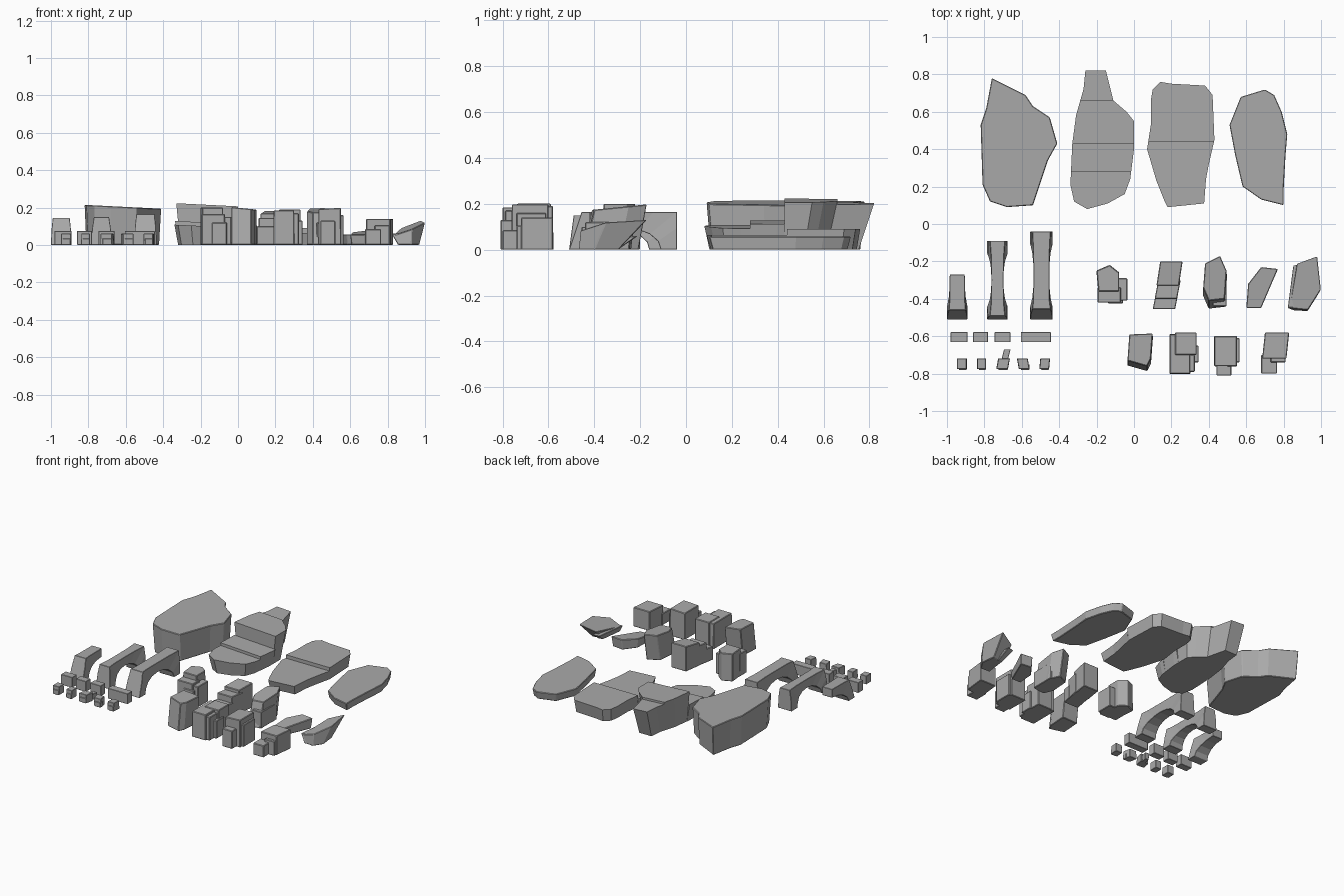
import bpy, bmesh, math
from mathutils import Vector

cube = bpy.data.objects.get("Cube")
if cube:
    bpy.data.objects.remove(cube, do_unlink=True)

stone = bpy.data.materials.new("grey stone")
stone.use_nodes = True
stone.diffuse_color = (0.4, 0.4, 0.4, 1)
stone.node_tree.nodes["Principled BSDF"].inputs["Base Color"].default_value = (0.4, 0.4, 0.4, 1)


def finish(name, bm, bevel=0.004):
    """Turn a bmesh into a flat-shaded stone object with chipped edges."""
    bmesh.ops.recalc_face_normals(bm, faces=bm.faces)
    mesh = bpy.data.meshes.new(name)
    bm.to_mesh(mesh)
    bm.free()
    mesh.materials.append(stone)
    obj = bpy.data.objects.new(name, mesh)
    bpy.context.collection.objects.link(obj)
    if bevel:
        mod = obj.modifiers.new("chipped_edges", "BEVEL")
        mod.width = bevel
        mod.segments = 1
        mod.limit_method = "ANGLE"
        mod.angle_limit = math.radians(40)
    return obj


def chunk(outline, height, tilt=(0, 0), taper=1.0, lean=(0, 0), span=None):
    """Prism under a top outline; the foot is scaled by taper and shifted by lean."""
    bm = bmesh.new()
    n = len(outline)
    cx = sum(p[0] for p in outline) / n
    cy = sum(p[1] for p in outline) / n
    top, foot = [], []
    for x, y in outline:
        dx, dy = x - cx, y - cy
        top.append(bm.verts.new((x, y, height + tilt[0] * dx + tilt[1] * dy)))
        foot.append(bm.verts.new((cx + dx * taper + lean[0], cy + dy * taper + lean[1], 0)))
    bm.faces.new(top)
    bm.faces.new(foot[::-1])
    for i in range(n):
        j = (i + 1) % n
        bm.faces.new((foot[i], foot[j], top[j], top[i]))
    # keep only the slice between two y planes
    for y, side in zip(span or (), (-1, 1)):
        geom = bm.verts[:] + bm.edges[:] + bm.faces[:]
        bmesh.ops.bisect_plane(bm, geom=geom, plane_co=(0, y, 0),
                               plane_no=(0, side, 0), clear_outer=True)
        bmesh.ops.holes_fill(bm, edges=[e for e in bm.edges if e.is_boundary])
    return bm


def rock(name, *parts, bevel=0.004):
    """Join several chunks into one rock."""
    whole = bmesh.new()
    for part in parts:
        temp = bpy.data.meshes.new("temp")
        bmesh.ops.recalc_face_normals(part, faces=part.faces)
        part.to_mesh(temp)
        part.free()
        whole.from_mesh(temp)
        bpy.data.meshes.remove(temp)
    return finish(name, whole, bevel)


def box(x0, x1, y0, y1, height, skew=0, **options):
    """Chunk from a rectangle whose back edge is skewed along x."""
    pts = [(x0, y0), (x1, y0), (x1 + skew, y1), (x0 + skew, y1)]
    return chunk(pts, height, **options)


def arch(name, x, y0, y1, height, wide, narrow, steps=8, half=False, slope=0.04):
    """Waisted arch along y, swept from paired inner and outer points."""
    bm = bmesh.new()
    reach = (y1 - y0) if half else (y1 - y0) / 2
    centre = y0 + reach
    rings = []
    for i in range(steps // 2 + 1 if half else steps + 1):
        a = math.pi * i / steps
        c, s = math.cos(a), math.sin(a)
        z_out = height * min(1, 1.5 * s)
        y_out = centre - reach * max(-1, min(1, 1.5 * c))
        if c > 0.5:
            y_out += slope * z_out / height
        y_in = centre - (reach - 0.07) * c
        z_in = height * 0.58 * s
        w = (narrow + (wide - narrow) * abs(c) ** 3) / 2
        rings.append([bm.verts.new(p) for p in (
            (x - w, y_out, z_out), (x + w, y_out, z_out),
            (x + w, y_in, z_in), (x - w, y_in, z_in))])
    for r, q in zip(rings, rings[1:]):
        for k in range(4):
            m = (k + 1) % 4
            bm.faces.new((r[k], r[m], q[m], q[k]))
    bm.faces.new(rings[0])
    bm.faces.new(rings[-1])
    return finish(name, bm, 0.002)


# Large ledges
rock("tall_ledge", chunk([
    (-.76, .78), (-.58, .69), (-.54, .63), (-.45, .57), (-.41, .43), (-.46, .34), (-.54, .1),
    (-.68, .09), (-.77, .12), (-.81, .21), (-.82, .53), (-.79, .62)],
    .205, tilt=(-.05, 0), taper=.95))

stepped = [(-.26, .82), (-.15, .82), (-.11, .66), (-.04, .6), (0, .55), (0, .4), (-.02, .24),
           (-.05, .16), (-.14, .11), (-.25, .08), (-.32, .12), (-.34, .21), (-.33, .43),
           (-.31, .58), (-.27, .72)]
for label, low, high, height in (("front", 0, .28, .1), ("middle", .28, .43, .12),
                                 ("upper", .43, .66, .215), ("back", .66, 1, .2)):
    rock("stepped_ledge_" + label, chunk(stepped, height, tilt=(-.05, 0), taper=.88,
                                         lean=(0, -.02), span=(low, high)), bevel=0)

broad = [(.1, .72), (.14, .76), (.2, .75), (.38, .74), (.42, .69), (.43, .45), (.4, .32),
         (.385, .24), (.375, .11), (.18, .09), (.16, .13), (.12, .23), (.07, .4),
         (.09, .53), (.09, .66)]
for label, low, high, height in (("front", 0, .44, .065), ("back", .44, 1, .09)):
    rock("broad_ledge_" + label, chunk(broad, height, taper=.95, span=(low, high)), bevel=0)

rock("thin_ledge", chunk([
    (.57, .68), (.7, .72), (.75, .69), (.79, .6), (.82, .48), (.81, .36), (.8, .18), (.8, .1),
    (.68, .13), (.58, .2), (.54, .37), (.51, .53)], .057, taper=.95))

# Arches
arch("half_arch", -.945, -.51, -.27, .145, .11, .08, half=True, slope=.05)
arch("narrow_arch", -.73, -.51, -.09, .15, .11, .065, slope=.02)
arch("wide_arch", -.495, -.51, -.04, .165, .12, .085, slope=.055)

# Cut bricks
for i, (x, width) in enumerate(((-.935, .09), (-.82, .08), (-.703, .085), (-.525, .16))):
    rock("brick_%d" % i, box(x - width / 2, x + width / 2, -.632, -.578, .075), bevel=.002)

# Small rubble
for i, (x, width, skew) in enumerate(((-.92, .05, 0), (-.815, .045, 0), (-.705, .06, .01),
                                      (-.587, .055, -.01), (-.48, .05, .005))):
    rock("rubble_%d" % i,
         box(x - width / 2, x + width / 2, -.775, -.72, .06, skew, taper=1.05),
         box(x - width / 3, x + width / 2, -.78, -.75, .035), bevel=.002)
rock("rubble_spike", box(-.71, -.675, -.73, -.67, .045, .015, taper=.8), bevel=.002)

# Front row of boulders
rock("leaning_block", chunk([(-.025, -.59), (.1, -.585), (.09, -.72), (.07, -.76), (-.035, -.73)],
                            .195, tilt=(-.1, 0), taper=1.02, lean=(0, -.025)))
rock("split_block",
     box(.19, .3, -.8, -.59, .185, taper=1.02), box(.22, .335, -.7, -.58, .19),
     box(.29, .345, -.74, -.65, .13), box(.28, .325, -.79, -.7, .17))
rock("broken_block",
     box(.43, .55, -.76, -.6, .195, tilt=(.05, 0), taper=1.02),
     box(.44, .52, -.81, -.66, .13), box(.53, .565, -.74, -.61, .16))
rock("low_step_block",
     box(.685, .815, -.72, -.58, .14, .015), box(.68, .765, -.8, -.7, .085),
     box(.73, .81, -.74, -.66, .105))

# Middle row of boulders
rock("round_boulder",
     chunk([(-.2, -.25), (-.13, -.22), (-.08, -.26), (-.08, -.36), (-.19, -.36)], .2, taper=1.02),
     box(-.195, -.07, -.42, -.34, .165), box(-.1, -.035, -.41, -.29, .15),
     box(-.14, -.06, -.425, -.32, .12))
rock("stair_boulder",
     box(.12, .24, -.33, -.2, .175, .02, tilt=(0, .1)),
     box(.11, .23, -.4, -.3, .145, .02), box(.1, .22, -.455, -.38, .1, .015))
rock("ridge_boulder",
     chunk([(.38, -.21), (.46, -.17), (.495, -.25), (.485, -.4), (.4, -.41), (.37, -.34)],
           .185, tilt=(0, .1), taper=1.03, lean=(0, -.04)),
     box(.42, .495, -.44, -.26, .12))
rock("flat_boulder", chunk([(.68, -.23), (.77, -.24), (.71, -.38), (.68, -.45), (.6, -.45),
                            (.61, -.32)], .065, tilt=(0, .1), taper=.92))
rock("wedge_boulder",
     chunk([(.87, -.21), (.98, -.17), (1, -.35), (.93, -.46), (.83, -.45)], .095,
           tilt=(.35, .1), taper=.6, lean=(0, -.06)),
     chunk([(.85, -.22), (.9, -.21), (.92, -.44), (.82, -.45)], .06, taper=.7, lean=(.02, -.05)))
